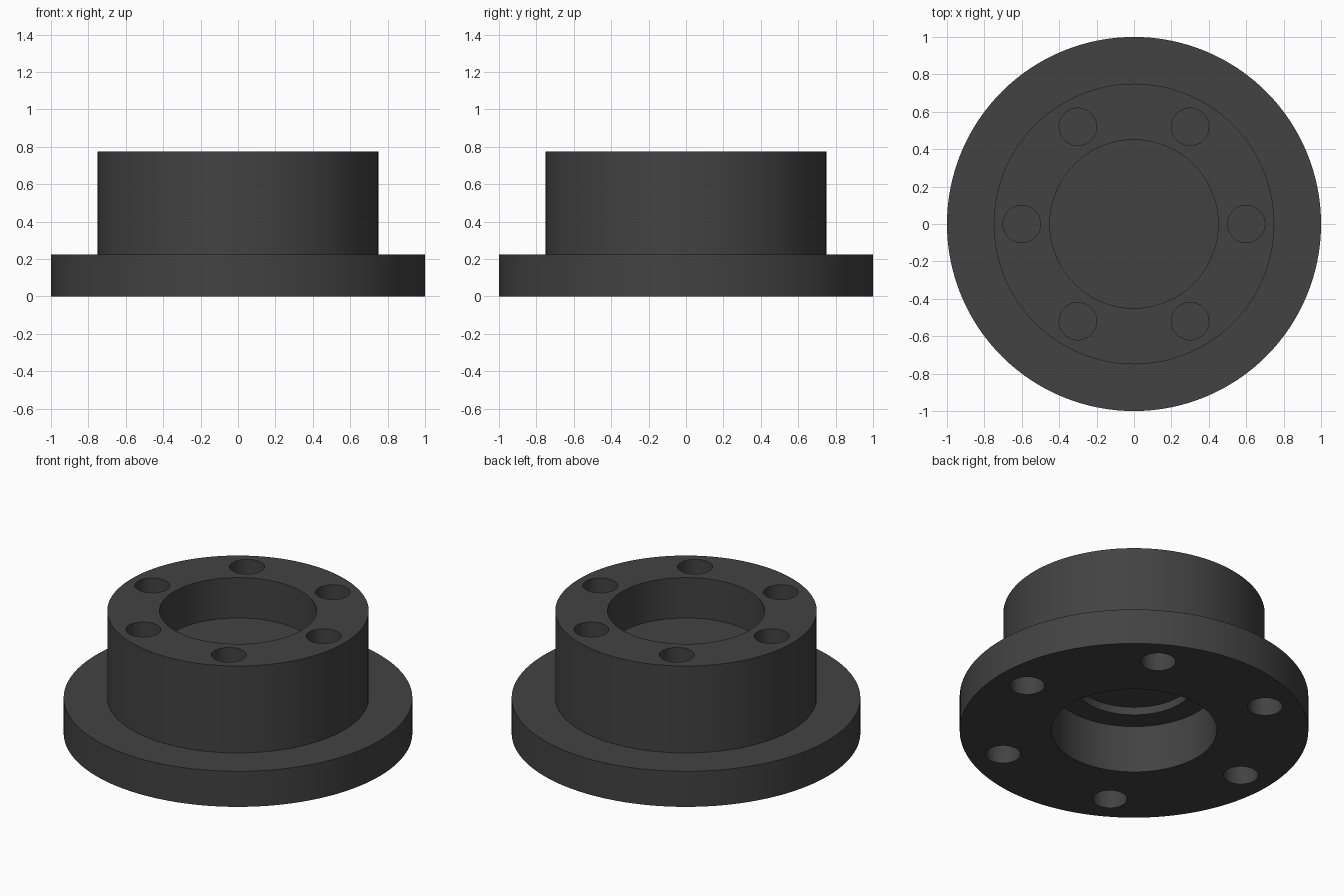
import bpy, bmesh, math
from mathutils import Matrix, Vector

if "Cube" in bpy.data.objects:
    bpy.data.objects.remove(bpy.data.objects["Cube"])

SEGMENTS = 128

dark_grey = bpy.data.materials.new("dark grey")
dark_grey.diffuse_color = (0.055, 0.055, 0.055, 1)
dark_grey.use_nodes = True
dark_grey.node_tree.nodes["Principled BSDF"].inputs["Base Color"].default_value = dark_grey.diffuse_color


def add_object(name, bm):
    bmesh.ops.recalc_face_normals(bm, faces=bm.faces)
    mesh = bpy.data.meshes.new(name)
    bm.to_mesh(mesh)
    bm.free()
    obj = bpy.data.objects.new(name, mesh)
    bpy.context.collection.objects.link(obj)
    obj.data.materials.append(dark_grey)
    return obj


def lathe(name, profile):
    """Spin a (radius, height) profile around the z axis."""
    bm = bmesh.new()
    verts = [bm.verts.new((r, 0, z)) for r, z in profile]
    edges = [bm.edges.new(pair) for pair in zip(verts, verts[1:])]
    bmesh.ops.spin(bm, geom=verts + edges, cent=(0, 0, 0), axis=(0, 0, 1),
                   angle=math.tau, steps=SEGMENTS, use_duplicate=False)
    bmesh.ops.remove_doubles(bm, verts=bm.verts, dist=1e-4)
    return add_object(name, bm)


def hole_ring(name, ring_radius, hole_radius, bottom, top):
    """Six cylinders spaced evenly on a circle."""
    bm = bmesh.new()
    for i in range(6):
        a = i * math.tau / 6
        pos = Vector((ring_radius * math.cos(a), ring_radius * math.sin(a), (bottom + top) / 2))
        bmesh.ops.create_cone(bm, cap_ends=True, segments=48, radius1=hole_radius,
                              radius2=hole_radius, depth=top - bottom,
                              matrix=Matrix.Translation(pos))
    cutter = add_object(name, bm)
    cutter.hide_render = True
    return cutter


# Flange, hub, top bore and stepped bottom recess as one turned profile
hub = lathe("flanged_hub", [
    (0, 0.35), (0.34, 0.35), (0.34, 0.30), (0.475, 0.30), (0.475, 0),
    (1, 0), (1, 0.225), (0.75, 0.225), (0.75, 0.775),
    (0.45, 0.775), (0.45, 0.52), (0, 0.52)])

# Blind holes in the hub top and the flange underside
cutters = [hole_ring("top_hole_cutter", 0.6, 0.1, 0.575, 0.9),
           hole_ring("bottom_hole_cutter", 0.8, 0.1, -0.1, 0.15)]

bpy.context.view_layer.objects.active = hub
hub.select_set(True)
for cutter in cutters:
    mod = hub.modifiers.new(cutter.name, 'BOOLEAN')
    mod.operation = 'DIFFERENCE'
    mod.solver = 'EXACT'
    mod.object = cutter
    bpy.ops.object.modifier_apply(modifier=mod.name)
    bpy.data.objects.remove(cutter)

bpy.ops.object.shade_smooth_by_angle(angle=math.radians(30))
